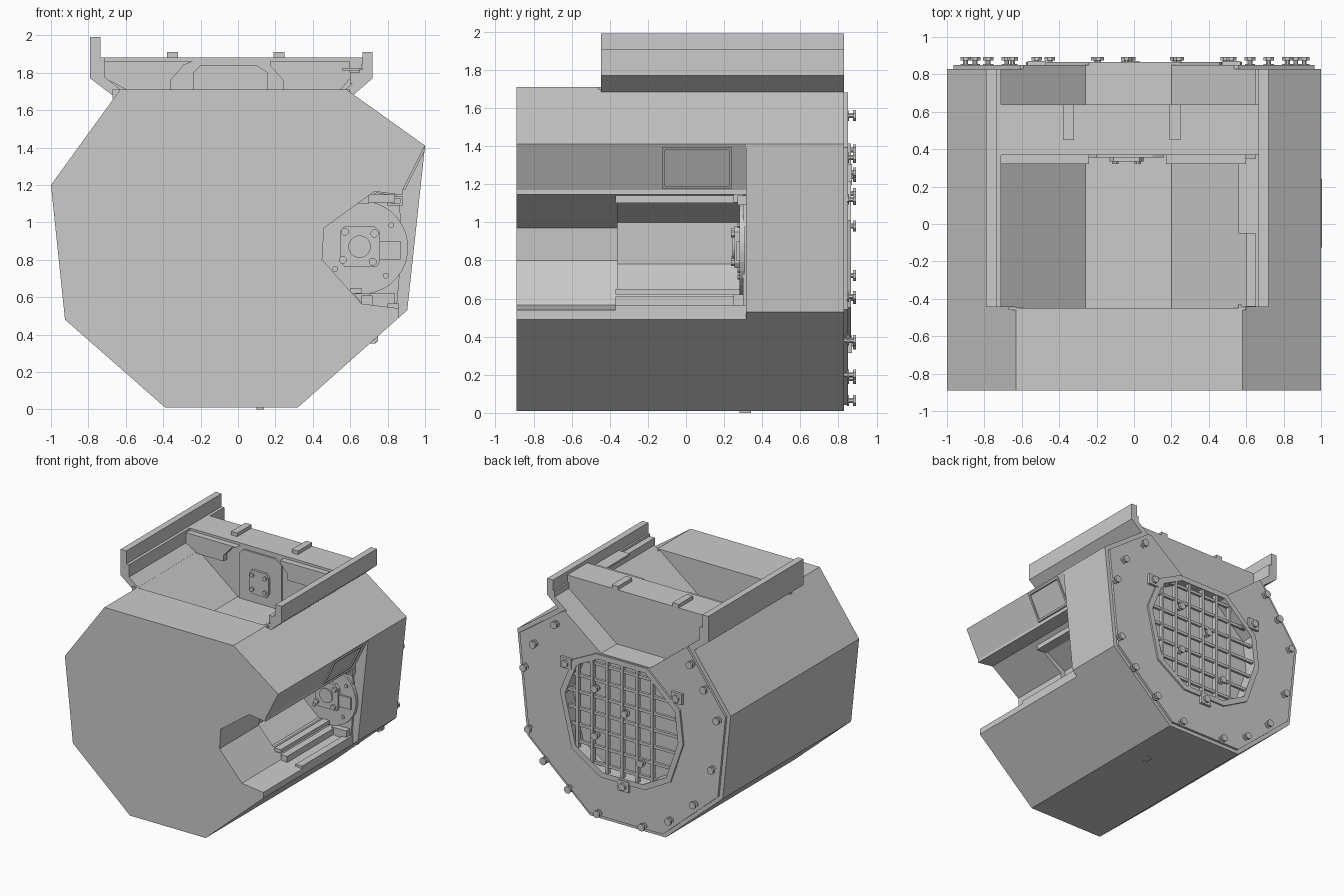
import bpy, bmesh, math
from mathutils import Matrix, Vector


def finish(bm, name):
    bmesh.ops.recalc_face_normals(bm, faces=bm.faces)
    me = bpy.data.meshes.new(name)
    bm.to_mesh(me)
    bm.free()
    ob = bpy.data.objects.new(name, me)
    bpy.context.collection.objects.link(ob)
    return ob


def prism(name, pts, y0, y1):
    """Extrude an (x, z) profile along y."""
    bm = bmesh.new()
    f = bm.faces.new([bm.verts.new((x, y0, z)) for x, z in pts])
    ext = bmesh.ops.extrude_face_region(bm, geom=[f])
    bmesh.ops.translate(bm, vec=(0, y1 - y0, 0),
                        verts=[v for v in ext["geom"] if isinstance(v, bmesh.types.BMVert)])
    return finish(bm, name)


def box(name, x0, x1, y0, y1, z0, z1):
    return prism(name, [(x0, z0), (x1, z0), (x1, z1), (x0, z1)], y0, y1)


def disc(name, x, z, r, y0, y1, n=8):
    return prism(name, [(x + r * math.cos(math.tau * (i + .5) / n),
                         z + r * math.sin(math.tau * (i + .5) / n)) for i in range(n)], y0, y1)


def cut(ob, cutter):
    m = ob.modifiers.new("cut", "BOOLEAN")
    m.operation, m.object, m.solver = "DIFFERENCE", cutter, "EXACT"
    bpy.context.view_layer.objects.active = ob
    bpy.ops.object.modifier_apply(modifier=m.name)
    bpy.data.objects.remove(cutter)


def scaled(pts, s, c):
    return [(c[0] + (x - c[0]) * s, c[1] + (z - c[1]) * s) for x, z in pts]


def chord(pts, axis, v):
    """Span of a convex profile along the line where coordinate axis == v."""
    hits = []
    for a, b in zip(pts, pts[1:] + pts[:1]):
        if (a[axis] - v) * (b[axis] - v) < 0:
            t = (v - a[axis]) / (b[axis] - a[axis])
            hits.append(a[1 - axis] + t * (b[1 - axis] - a[1 - axis]))
    return min(hits), max(hits)


outline = [(-.39, .01), (.32, .01), (.905, .53), (1, 1.41), (.58, 1.71),
           (-.63, 1.71), (-1, 1.2), (-.925, .48)]
trough = [(-.88, 1.91), (-.26, 1.42), (.2, 1.42), (.83, 1.91)]
grille = [(-.22, 1.37), (.22, 1.37), (.42, 1.27), (.53, 1.0), (.43, .58),
          (.18, .42), (-.2, .42), (-.42, .54), (-.53, .86), (-.5, 1.12)]

# Main octagonal housing with top trough, side bay and rear opening
body = prism("housing", outline, -.89, .83)
cut(body, prism("c", trough, -.45, .95))
bay = [(1.2, 1.5), (1.0, 1.41), (.88, 1.17), (.88, 1.145), (.73, 1.165), (.46, .97), (.45, .8),
       (.66, .565), (.86, .54), (.86, .49), (.88, .4), (1.2, .4)]
cut(body, prism("c", bay, -1, .315))
cut(body, prism("c", [(.8, 1.105), (.6, 1.105), (.42, 1.0), (.41, .78), (.56, .65), (.8, .65)],
                -.36, .3151))
cut(body, prism("c", grille, .76, .95))

# Side bay rails, lips and framed panel on the upper slope
for n, (x0, x1, z0, z1) in enumerate([(.62, .7, 1.1, 1.14), (.6, .66, .62, .65),
                                      (.66, .72, .55, .61), (.8, .86, .53, .565)]):
    box(f"bay_rail_{n}", x0, x1, -.37, .315, z0, z1)
for z0, z1 in ((1.105, 1.15), (.545, .62)):
    box("bay_rail_end", .7, .84, .25, .315, z0, z1)


def slope_x(z):
    return .88 + (z - 1.17) * .5


def slope_strip(y0, y1, z0, z1):
    prism("panel_frame", [(slope_x(z0) - .01, z0), (slope_x(z0) + .012, z0),
                          (slope_x(z1) + .012, z1), (slope_x(z1) - .01, z1)], y0, y1)


slope_strip(-.125, -.11, 1.175, 1.395)
slope_strip(.225, .24, 1.175, 1.395)
slope_strip(-.11, .225, 1.175, 1.19)
slope_strip(-.11, .225, 1.38, 1.395)

# Round mount at the end of the side bay
hub = (.66, .865)
prism("mount_plate", [(.74, 1.16), (.86, 1.14), (.88, .9), (.85, .56), (.66, .57), (.46, .8),
                      (.47, .96)], .298, .32)
disc("mount_disc", *hub, .25, .28, .31, 32)
prism("mount_hub", [(.57, .76), (.74, .76), (.76, .79), (.76, .95), (.73, .98), (.57, .98),
                    (.545, .95), (.545, .79)], .255, .29)
disc("mount_core", .65, .87, .06, .245, .27, 16)
box("mount_tab", .76, .87, .265, .29, .8, .9)
for dx, dz in ((-.08, .08), (.08, .07), (-.09, -.07), (.07, -.08)):
    disc("mount_bolt", .65 + dx, .87 + dz, .022, .235, .27)
for x, z in ((.84, 1.115), (.785, .585)):
    latch = box("latch", x - .04, x + .04, .27, .315, z - .025, z + .025)
    cut(latch, box("c", x - .025, x + .025, .2, .295, z - .012, z + .012))
for x, z in ((.82, .985), (.79, .715), (.52, .75)):
    disc("mount_screw", x, z, .016, .27, .31)

# Top side rails
prism("left_rail", [(-.79, 1.99), (-.79, 1.77), (-.66, 1.67), (-.59, 1.68), (-.71, 1.775),
                    (-.71, 1.88), (-.735, 1.88), (-.735, 1.99)], -.445, .83)
prism("right_rail", [(.72, 1.91), (.72, 1.77), (.61, 1.675), (.54, 1.685), (.65, 1.77),
                     (.65, 1.82), (.665, 1.82), (.665, 1.91)], -.445, .83)
box("right_rail_step", .56, .67, -.05, .35, 1.81, 1.825)
box("right_rail_ledge", .6, .67, -.44, .3, 1.74, 1.8)
for x in (-.65, .58):
    box("rail_foot", x - .02, x + .02, -.46, -.43, 1.66, 1.71)

# Crossbar dividing the trough, with blocks on top
prism("crossbar", [(-.735, 1.88), (-.72, 1.77), (-.28, 1.41), (.22, 1.41), (.65, 1.76),
                   (.67, 1.88)], .37, .64)
for x in (-.38, .19):
    box("top_block", x, x + .058, .45, .64, 1.87, 1.91)

# Pads and bolted plate on the front of the crossbar
prism("left_pad", [(-.71, 1.86), (-.71, 1.77), (-.6, 1.71), (-.36, 1.71), (-.36, 1.76),
                   (-.29, 1.84), (-.24, 1.86)], .32, .375)
prism("right_pad", [(.17, 1.86), (.17, 1.84), (.24, 1.76), (.24, 1.71), (.55, 1.71),
                    (.6, 1.77), (.6, 1.86)], .32, .375)
prism("centre_panel", [(-.24, 1.42), (.16, 1.42), (.16, 1.8), (.1, 1.84), (-.2, 1.84),
                       (-.24, 1.8)], .355, .375)
prism("bolted_plate", [(-.11, 1.5), (.03, 1.5), (.05, 1.53), (.05, 1.67), (.03, 1.7),
                       (-.11, 1.7), (-.13, 1.67), (-.13, 1.53)], .335, .36)
for x in (-.1, .02):
    for z in (1.54, 1.66):
        disc("plate_bolt", x, z, .018, .32, .34)

# Rear cover plate and raised ring round the opening
plate = prism("rear_plate", scaled(outline, .965, (0, .88)), .825, .85)
cut(plate, prism("c", scaled(trough, 1.0, (0, 1)), .7, .95))
cut(plate, prism("c", grille, .7, .95))
ring = prism("rear_ring", scaled(grille, 1.09, (0, .89)), .84, .865)
cut(ring, prism("c", grille, .7, .95))

# Grille bars
for i in range(7):
    x = -.42 + i * .14
    z0, z1 = chord(grille, 0, x)
    box("grille_upright", x - .012, x + .012, .825, .86, z0 - .02, z1 + .02)
for i in range(7):
    z = .48 + i * .14
    x0, x1 = chord(grille, 1, z)
    box("grille_crossbar", x0 - .02, x1 + .02, .83, .852, z - .012, z + .012)


# Rear bolts and lugs
def pin(x, z):
    disc("bolt_base", x, z, .03, .845, .855)
    disc("bolt_shank", x, z, .014, .83, .885)
    disc("bolt_head", x, z, .031, .875, .892)


for p in [(.62, 1.56), (.82, 1.34), (.91, 1.12), (.865, .61), (.72, .38), (.49, .2), (.22, .065),
          (-.2, .065), (-.45, .18), (-.68, .38), (-.85, .72), (-.9, 1.15), (-.78, 1.38),
          (-.65, 1.56), (.24, 1.12), (.24, .72), (-.19, .6), (-.04, .98)]:
    pin(*p)
for x, z in ((.52, 1.26), (-.52, 1.24), (-.02, .36)):
    box("lug", x - .05, x + .05, .84, .872, z - .045, z + .045)
    pin(x, z)

# Drain plug underneath
box("drain_plug", .1, .14, .28, .34, 0, .03)
